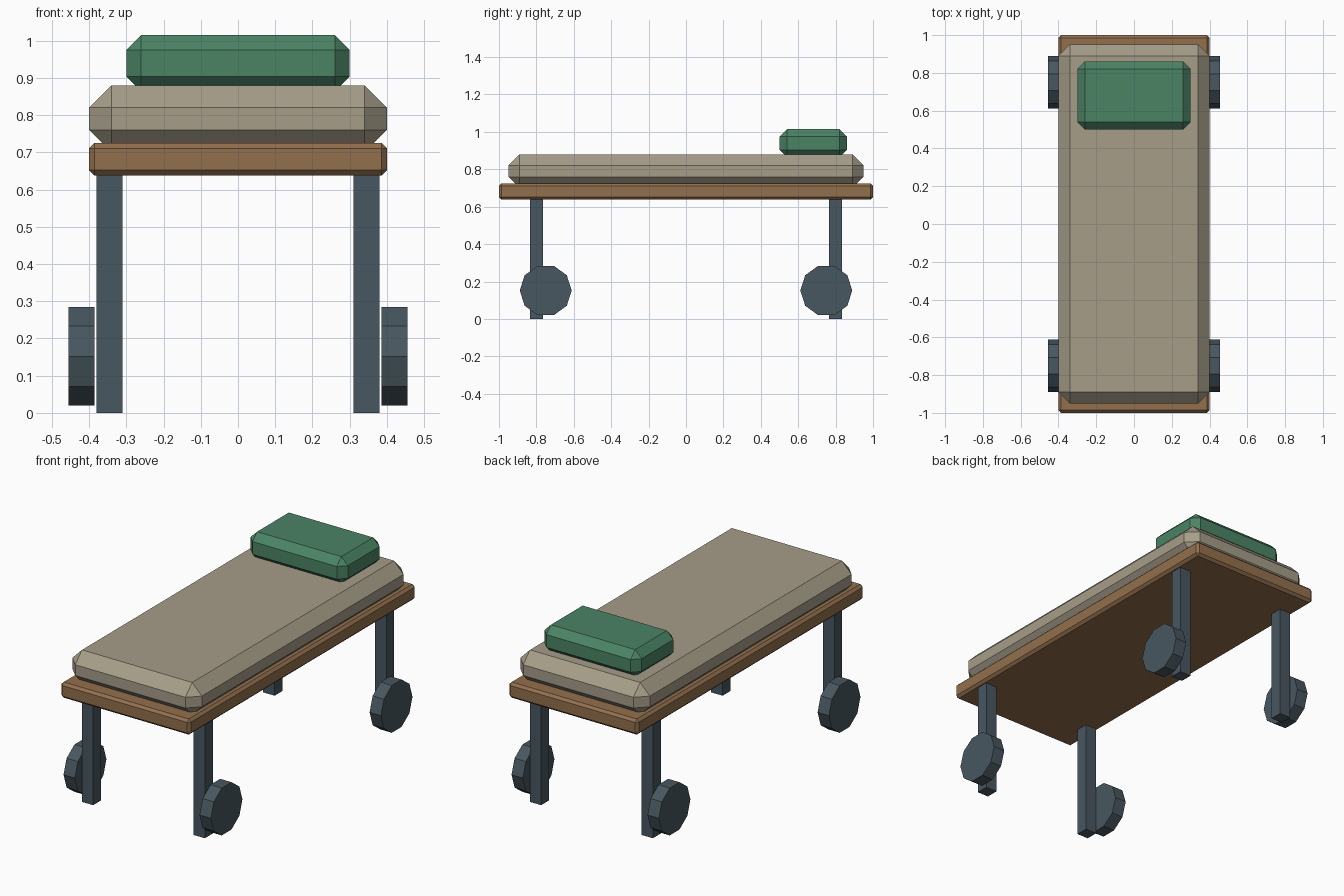
import bpy, math

if "Cube" in bpy.data.objects:
    bpy.data.objects.remove(bpy.data.objects["Cube"])


def material(name, rgb):
    m = bpy.data.materials.new(name)
    m.diffuse_color = (*rgb, 1)
    m.use_nodes = True
    m.node_tree.nodes["Principled BSDF"].inputs["Base Color"].default_value = m.diffuse_color
    return m


wood = material("wood", (0.29, 0.16, 0.075))
linen = material("linen", (0.38, 0.34, 0.25))
green = material("green", (0.07, 0.23, 0.13))
steel = material("steel", (0.065, 0.095, 0.115))


def box(name, lo, hi, mat, chamfer=0):
    centre = [(a + b) / 2 for a, b in zip(lo, hi)]
    bpy.ops.mesh.primitive_cube_add(size=1, location=centre)
    ob = bpy.context.object
    ob.name = name
    ob.scale = [b - a for a, b in zip(lo, hi)]
    bpy.ops.object.transform_apply(location=False, rotation=False, scale=True)
    ob.data.materials.append(mat)
    if chamfer:
        mod = ob.modifiers.new("chamfer", 'BEVEL')
        mod.width = chamfer
        mod.segments = 1
    return ob


# Bed board, mattress and pillow, each sunk slightly into the one below
box("bed_board", (-0.4, -1, 0.638), (0.4, 1, 0.725), wood, 0.014)
box("mattress", (-0.4, -0.95, 0.70), (0.4, 0.95, 0.88), linen, 0.06)
box("pillow", (-0.3, 0.5, 0.864), (0.3, 0.86, 1.015), green, 0.04)

# Four legs, each with a ten-sided wheel on its outer side
for sy, end in ((-1, "front"), (1, "back")):
    for sx, side in ((-1, "left"), (1, "right")):
        x, y = sx * 0.345, sy * 0.8
        box(f"{end}_{side}_leg", (x - 0.035, y - 0.035, 0),
            (x + 0.035, y + 0.035, 0.65), steel)
        bpy.ops.mesh.primitive_cylinder_add(
            vertices=10, radius=0.139, depth=0.07,
            location=(sx * 0.42, sy * 0.75, 0.152),
            rotation=(0, math.pi / 2, 0))
        wheel = bpy.context.object
        wheel.name = f"{end}_{side}_wheel"
        wheel.data.materials.append(steel)
